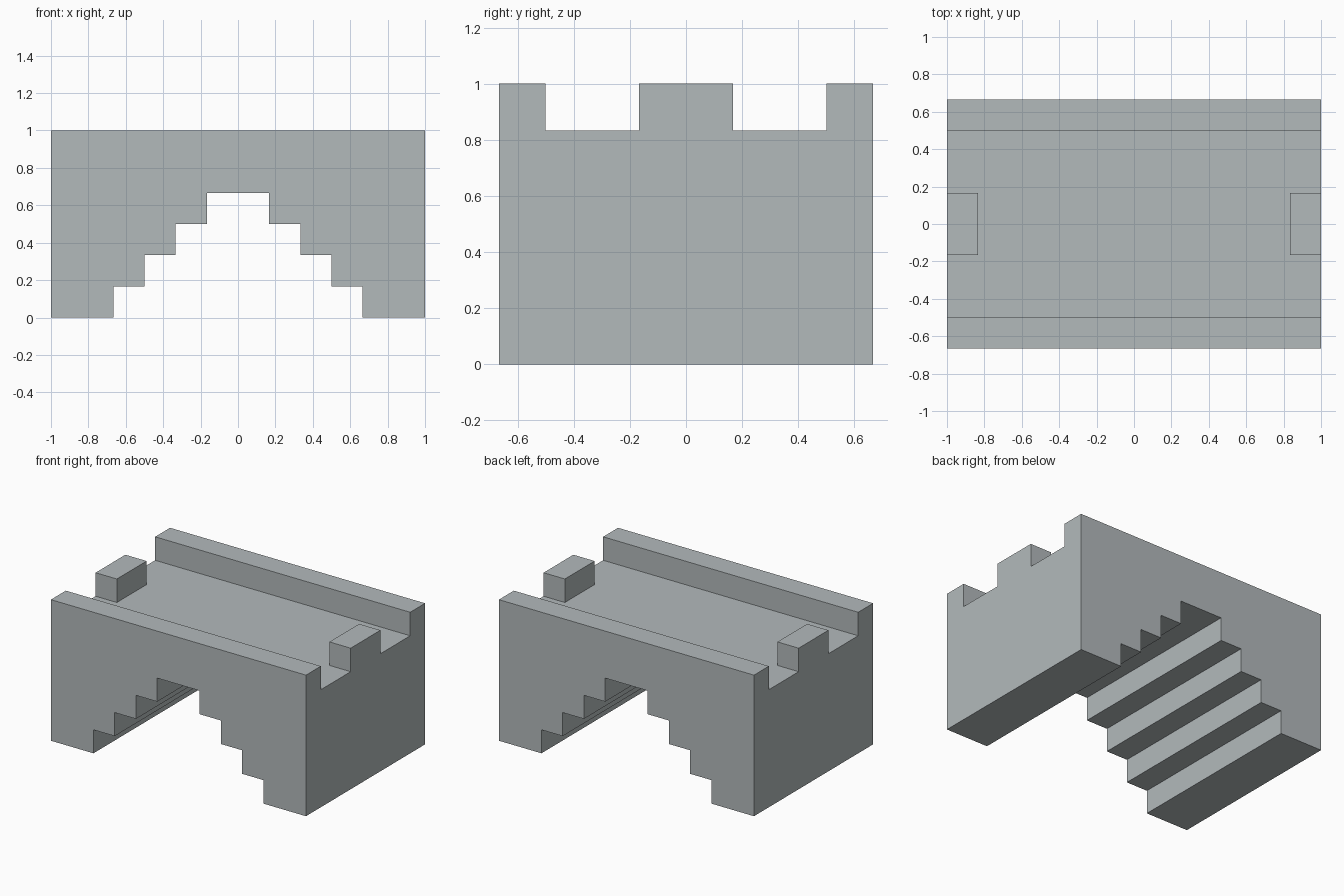
import bpy
import bmesh
from mathutils import Vector

default_cube = bpy.data.objects.get("Cube")
if default_cube:
    bpy.data.objects.remove(default_cube, do_unlink=True)

U = 1 / 6            # one block of the modular grid
HALF_DEPTH = 4 * U
DECK = 5 * U

# Stone colour
stone = bpy.data.materials.new("grey_stone")
stone.use_nodes = True
colour = (0.45, 0.49, 0.50, 1)
stone.diffuse_color = colour
stone.node_tree.nodes["Principled BSDF"].inputs["Base Color"].default_value = colour

# Stepped arch outline: one side climbing to the crown, then mirrored
side = [(-6 * U, DECK), (-6 * U, 0)]
for step in range(4):
    x = (step - 4) * U
    side += [(x, step * U), (x, (step + 1) * U)]
outline = side + [(-x, z) for x, z in reversed(side)]

# Extrude the outline through the depth of the bridge
bm = bmesh.new()
front = bm.faces.new([bm.verts.new((x, -HALF_DEPTH, z)) for x, z in outline])
extruded = bmesh.ops.extrude_face_region(bm, geom=[front], use_keep_orig=True)
moved = [v for v in extruded["geom"] if isinstance(v, bmesh.types.BMVert)]
bmesh.ops.translate(bm, verts=moved, vec=(0, 2 * HALF_DEPTH, 0))
bmesh.ops.recalc_face_normals(bm, faces=bm.faces)


def deck_faces():
    return [f for f in bm.faces
            if all(abs(v.co.z - DECK) < 0.001 for v in f.verts)]


# Divide the deck into parapet strips and end blocks
cuts = [(Vector((0, 1, 0)), 3 * U), (Vector((0, 1, 0)), U), (Vector((1, 0, 0)), 5 * U)]
for axis, offset in cuts:
    for sign in (-1, 1):
        faces = deck_faces()
        edges = {e for f in faces for e in f.edges}
        verts = {v for f in faces for v in f.verts}
        bmesh.ops.bisect_plane(bm, geom=faces + list(edges) + list(verts),
                               plane_co=axis * offset * sign, plane_no=axis)


def is_raised(face):
    c = face.calc_center_median()
    return abs(c.y) > 3 * U or (abs(c.y) < U and abs(c.x) > 5 * U)


# Raise the parapets and end blocks by one unit
raised = [f for f in deck_faces() if is_raised(f)]
extruded = bmesh.ops.extrude_face_region(bm, geom=raised)
moved = [v for v in extruded["geom"] if isinstance(v, bmesh.types.BMVert)]
bmesh.ops.translate(bm, verts=moved, vec=(0, 0, U))

# Merge flat areas into clean faces
bmesh.ops.dissolve_limit(bm, angle_limit=0.01, verts=bm.verts, edges=bm.edges)
bmesh.ops.recalc_face_normals(bm, faces=bm.faces)

mesh = bpy.data.meshes.new("stepped_bridge")
bm.to_mesh(mesh)
bm.free()
mesh.materials.append(stone)
bridge = bpy.data.objects.new("stepped_bridge", mesh)
bpy.context.collection.objects.link(bridge)
